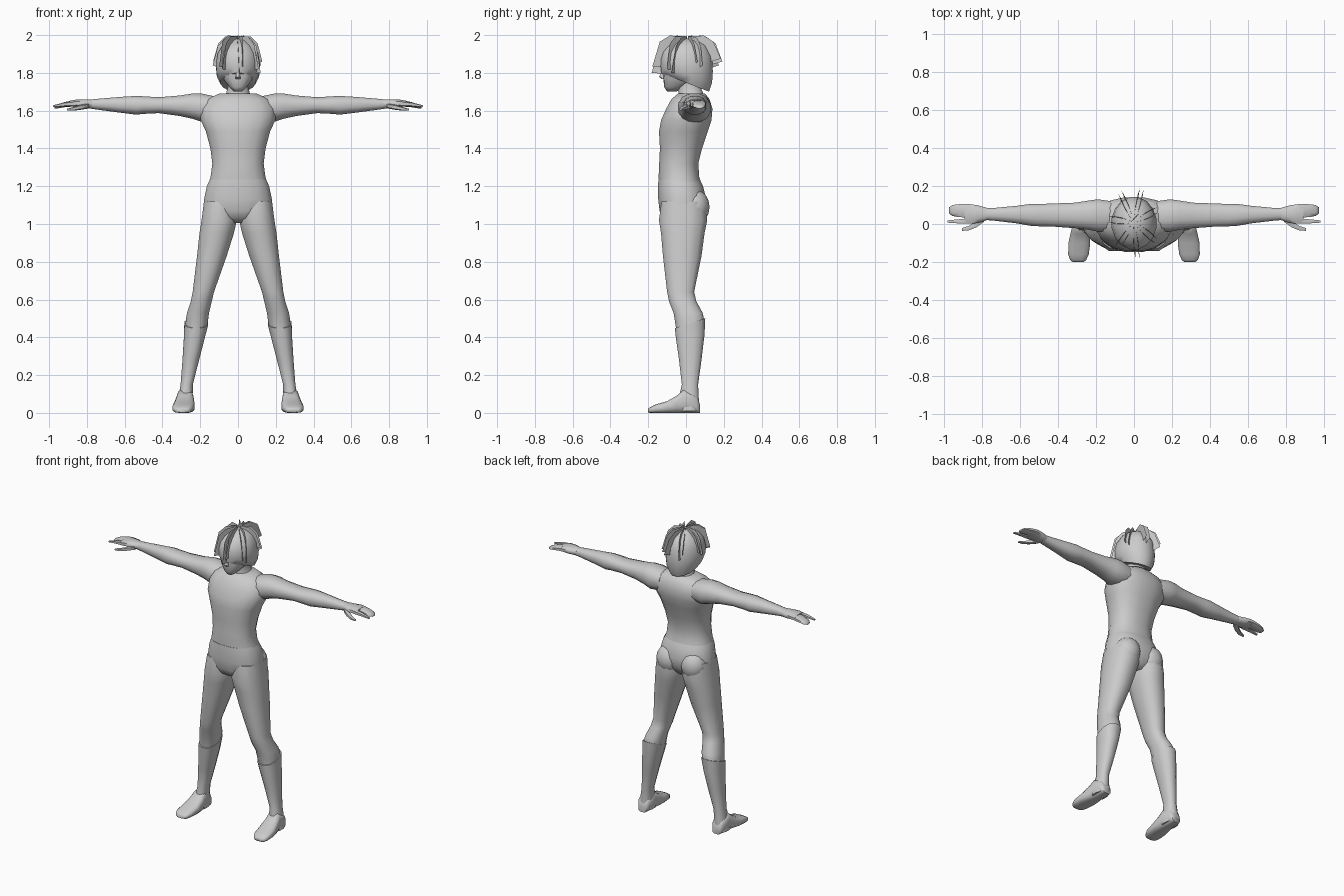
import bpy, bmesh, math
from mathutils import Vector


def finish(name, bm, mirror=False, smooth=True):
    bmesh.ops.recalc_face_normals(bm, faces=bm.faces)
    mesh = bpy.data.meshes.new(name)
    bm.to_mesh(mesh)
    bm.free()
    ob = bpy.data.objects.new(name, mesh)
    bpy.context.collection.objects.link(ob)
    if mirror:
        ob.modifiers.new("mirror", 'MIRROR')
    if smooth:
        bpy.ops.object.select_all(action='DESELECT')
        ob.select_set(True)
        bpy.context.view_layer.objects.active = ob
        bpy.ops.object.shade_smooth_by_angle(angle=math.radians(60))
    return ob


def loft(name, rings, axis='z', n=12, p=0.85, mirror=False):
    """Each ring: position on axis, min/max across, min/max up (or deep), optional tilt."""
    bm = bmesh.new()
    loops = []
    for pos, a0, a1, b0, b1, *tilt in rings:
        k = tilt[0] if tilt else 0
        loop = []
        for i in range(n):
            t = 2 * math.pi * (i + 0.5) / n
            c, s = math.cos(t), math.sin(t)
            f = 1 / math.cos(math.pi / n)
            c = max(-1, min(1, c * f))
            s = max(-1, min(1, s * f))
            a = (a0 + a1) / 2 + (a1 - a0) / 2 * math.copysign(abs(c) ** p, c)
            b = (b0 + b1) / 2 + (b1 - b0) / 2 * math.copysign(abs(s) ** p, s)
            q = pos + k * b
            co = {'z': (a, b, q), 'x': (q, a, b), 'y': (a, q, b)}[axis]
            loop.append(bm.verts.new(co))
        loops.append(loop)
    for l0, l1 in zip(loops, loops[1:]):
        for i in range(n):
            j = (i + 1) % n
            bm.faces.new((l0[i], l0[j], l1[j], l1[i]))
    bm.faces.new(loops[0])
    bm.faces.new(loops[-1])
    return finish(name, bm, mirror)


# Upper body
loft("torso", [
    (1.20, -.162, .162, -.142, .085), (1.25, -.145, .145, -.145, .070),
    (1.32, -.136, .136, -.142, .065), (1.40, -.146, .146, -.138, .085),
    (1.49, -.170, .170, -.143, .115), (1.55, -.198, .198, -.132, .135),
    (1.61, -.200, .200, -.105, .140), (1.66, -.170, .170, -.078, .125),
    (1.692, -.095, .095, -.040, .100)], n=16)

# Hips, tapering to the crotch
loft("hips", [
    (1.235, -.149, .149, -.146, .073), (1.20, -.165, .165, -.148, .090),
    (1.13, -.180, .180, -.147, .108), (1.07, -.184, .184, -.140, .100),
    (1.03, -.110, .110, -.125, .080), (1.005, -.040, .040, -.085, .055)], n=16)

# Buttocks
bm = bmesh.new()
bmesh.ops.create_uvsphere(bm, u_segments=12, v_segments=8, radius=1)
for v in bm.verts:
    v.co = Vector((.090 + v.co.x * .086, .045 + v.co.y * .080, 1.09 + v.co.z * .095))
finish("buttock", bm, True)

# Legs down into the boots
loft("leg", [
    (1.12, .010, .180, -.130, .105), (1.02, .006, .193, -.143, .112),
    (.95, .022, .204, -.132, .098), (.83, .060, .217, -.122, .082),
    (.64, .127, .240, -.100, .043), (.59, .139, .250, -.090, .055),
    (.53, .153, .270, -.066, .088), (.46, .163, .279, -.052, .097, .3),
    (.38, .183, .281, -.045, .088)], mirror=True)

# Boots: shaft and foot
loft("boot_shaft", [
    (.468, .158, .284, -.059, .102, .33), (.40, .175, .286, -.053, .098, .15),
    (.28, .206, .294, -.037, .082), (.15, .239, .304, -.022, .064),
    (.07, .240, .318, -.040, .068), (.01, .238, .325, -.050, .068)], mirror=True)
loft("boot_foot", [
    (.074, .250, .308, 0, .045), (.055, .240, .320, 0, .090),
    (-.01, .236, .324, 0, .125), (-.05, .232, .334, 0, .090),
    (-.10, .230, .345, 0, .062), (-.16, .238, .346, 0, .045),
    (-.19, .252, .336, 0, .030), (-.20, .265, .322, .003, .022)],
     axis='y', p=.65, mirror=True)

# Arms with forearm bulge and wrist
loft("arm", [
    (.12, -.040, .120, 1.550, 1.675), (.19, -.040, .130, 1.540, 1.690),
    (.24, -.030, .123, 1.557, 1.691), (.31, -.022, .112, 1.572, 1.680),
    (.42, -.014, .108, 1.587, 1.671), (.50, -.012, .105, 1.583, 1.676),
    (.54, -.010, .106, 1.579, 1.678), (.62, .004, .095, 1.589, 1.673),
    (.74, .018, .084, 1.605, 1.663), (.79, .022, .084, 1.612, 1.658)],
     axis='x', mirror=True)

# Hand: palm, grouped fingers, forefinger, thumb
loft("palm", [
    (.77, .022, .084, 1.612, 1.659), (.82, .005, .098, 1.613, 1.660),
    (.86, .002, .104, 1.620, 1.658), (.89, .008, .104, 1.622, 1.653)],
     axis='x', n=8, mirror=True)
loft("fingers", [
    (.87, .034, .104, 1.622, 1.656), (.92, .036, .104, 1.618, 1.645),
    (.955, .042, .100, 1.612, 1.633), (.972, .055, .088, 1.612, 1.624)],
     axis='x', n=8, mirror=True)
loft("forefinger", [
    (.86, .003, .030, 1.622, 1.652), (.92, .003, .025, 1.622, 1.644),
    (.98, .007, .019, 1.618, 1.628)], axis='x', n=6, mirror=True)
loft("thumb", [
    (.79, .010, .050, 1.612, 1.640), (.83, -.018, .015, 1.605, 1.632),
    (.87, -.034, -.010, 1.600, 1.620), (.905, -.036, -.022, 1.600, 1.610)],
     axis='x', n=6, mirror=True)

# Neck, head and nose
loft("neck", [
    (1.64, -.085, .085, -.050, .110), (1.695, -.062, .062, -.040, .090),
    (1.73, -.052, .052, -.045, .075), (1.80, -.055, .055, -.050, .080)])
loft("head", [
    (1.702, -.022, .022, -.100, -.050), (1.725, -.045, .045, -.115, .000),
    (1.76, -.072, .072, -.119, .050), (1.80, -.088, .088, -.124, .090),
    (1.86, -.098, .098, -.120, .120), (1.92, -.085, .085, -.095, .100)], n=14)
loft("nose", [
    (1.768, -.012, .012, -.128, -.105), (1.779, -.012, .012, -.142, -.105),
    (1.815, -.007, .007, -.127, -.105)], n=6)

# Hair cap with a rim sloping down to the nape
loft("hair_cap", [
    (1.748, -.092, .092, -.130, .122, -.39), (1.79, -.112, .112, -.134, .138, -.30),
    (1.84, -.117, .117, -.133, .142, -.22), (1.90, -.108, .108, -.120, .138, -.10),
    (1.945, -.083, .083, -.090, .108), (1.970, -.050, .050, -.052, .065),
    (1.982, -.015, .015, -.015, .025)], n=16, p=1)

# Upright hair locks fanning out from the crown
inner = [(.05, 1.965), (.30, 1.955), (.55, 1.91), (.62, 1.84)]
outer = [(.10, 1.995), (.52, 1.992), (.80, 1.955), (1.0, 1.86)]
bm = bmesh.new()
count = 14
for k in range(count):
    base = 2 * math.pi * (k + .3) / count
    drop = (0, .02, -.015)[k % 3]
    rows = []
    for i, pair in enumerate(zip(inner, outer)):
        t = base + .05 * i * (-1) ** k
        row = []
        for r, z in pair:
            z -= drop * i / 3 + .04 * r * (i == 3) * (math.sin(t) < 0)
            row.append(bm.verts.new((.134 * r * math.cos(t),
                                     .008 + .190 * r * math.sin(t), min(z, 2.0))))
        rows.append(row)
    for r0, r1 in zip(rows, rows[1:]):
        bm.faces.new((r0[0], r0[1], r1[1], r1[0]))
crest = bm.verts.new((0, .03, 2.0)), bm.verts.new((.03, .06, 1.975)), bm.verts.new((-.02, .0, 1.97))
bm.faces.new(crest)
finish("hair_locks", bm, smooth=False)
